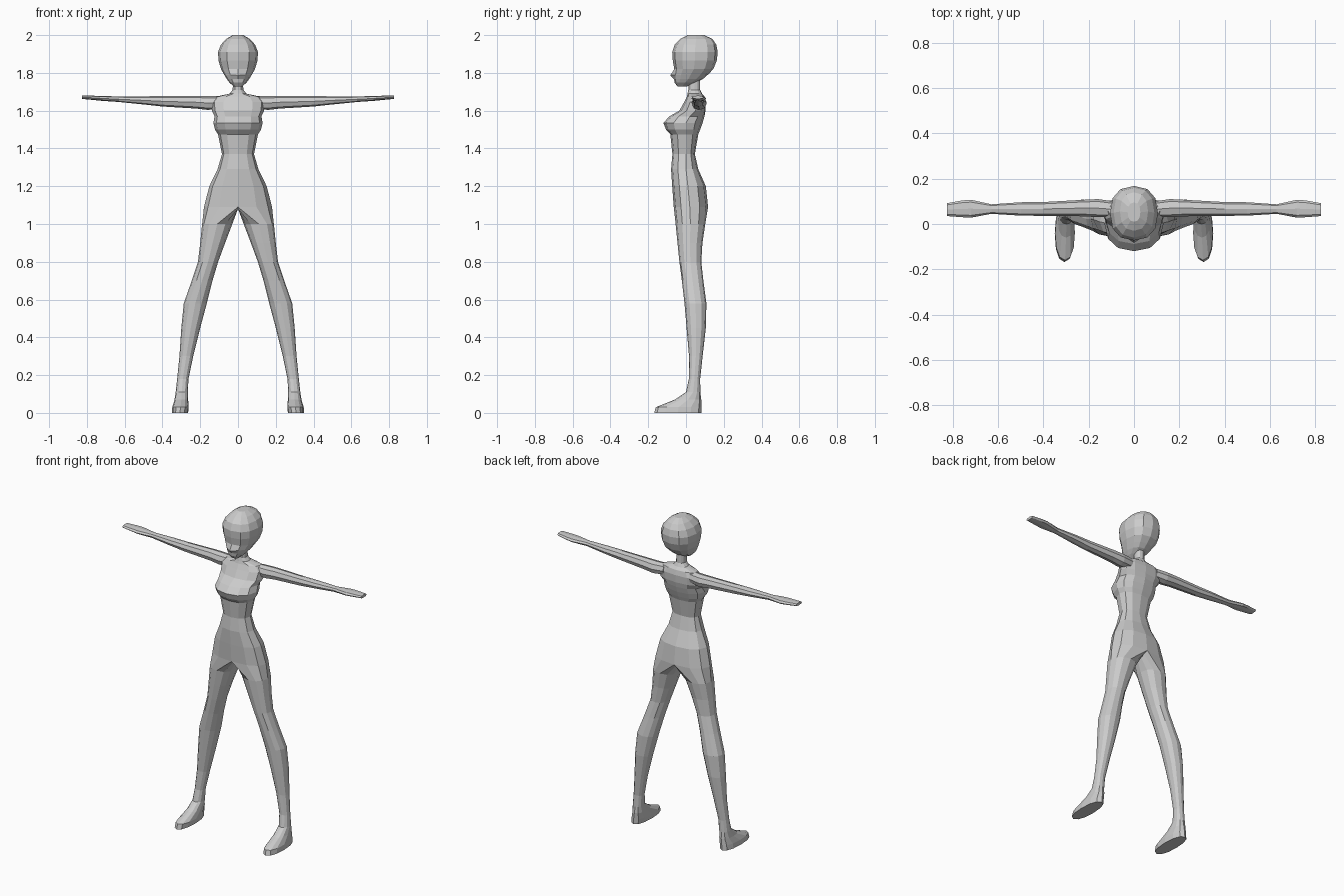
import bpy, bmesh
from math import sin, cos, pi, copysign


def spow(v, p):
    return copysign(abs(v) ** p, v) if abs(v) > 1e-6 else 0.0


def ring(a0, a1, b0, b1, n=12, p=0.88, bm=None):
    """Closed rounded section: starts at the b0 side and runs through a1, b1, a0."""
    am = (a0 + a1) / 2
    bm = (b0 + b1) / 2 if bm is None else bm
    pts = []
    for i in range(n):
        t = -pi / 2 + 2 * pi * i / n
        s = spow(sin(t), p)
        pts.append((am + (a1 - a0) / 2 * spow(cos(t), p),
                    bm + s * ((b1 - bm) if s > 0 else (bm - b0))))
    return pts


def loft(name, rings, cap_start=True, cap_end=True, mirror=False):
    bm = bmesh.new()
    vs = [[bm.verts.new(c) for c in r] for r in rings]
    n = len(vs[0])
    for a, b in zip(vs, vs[1:]):
        for i in range(n):
            j = (i + 1) % n
            bm.faces.new((a[i], a[j], b[j], b[i]))
    if cap_start:
        bm.faces.new(vs[0])
    if cap_end:
        bm.faces.new(vs[-1])
    # outward winding: section order is fixed, so test against the first ring direction
    bmesh.ops.recalc_face_normals(bm, faces=bm.faces[:])
    me = bpy.data.meshes.new(name)
    bm.to_mesh(me)
    bm.free()
    ob = bpy.data.objects.new(name, me)
    bpy.context.collection.objects.link(ob)
    if mirror:
        m = ob.modifiers.new("mirror", "MIRROR")
        m.use_axis[0] = True
    return ob


def level(z, half, yf, yb, **kw):
    return [(x, y, z) for x, y in ring(-half, half, yf, yb, **kw)]


# torso with neck: height, half width, front y, back y, y of widest point
torso = [
    (1.77, .027, .012, .075, .045), (1.71, .028, .012, .075, .045),
    (1.69, .045, .008, .085, .05), (1.675, .115, .005, .098, .06),
    (1.645, .142, -.01, .105, .06), (1.60, .138, -.035, .103, .05),
    (1.57, .124, -.088, .098, .02), (1.535, .13, -.12, .088, 0),
    (1.50, .122, -.106, .075, 0), (1.475, .106, -.083, .065, 0),
    (1.37, .085, -.072, .047, 0), (1.29, .108, -.079, .065, 0),
    (1.20, .152, -.073, .105, .01), (1.09, .18, -.065, .117, .02)]
body = [level(z, h, f, b, bm=m) for z, h, f, b, m in torso]
loft("torso", body, cap_end=False)

# head, with the nose pulled out of the front edge
head = [
    (1.728, .022, -.045, .005), (1.748, .045, -.060, .050),
    (1.768, .060, -.064, .090), (1.79, .073, -.066, .115),
    (1.82, .090, -.062, .145), (1.865, .103, -.070, .163),
    (1.91, .106, -.073, .168), (1.95, .090, -.060, .160),
    (1.98, .062, -.030, .140), (2.0, .028, .010, .095)]
skull = [level(z, h, f, b, p=.84) for z, h, f, b in head]
skull[3][0] = (0, -.083, 1.787)
loft("head", skull)

# legs: the top section is half the hip section closed along the centre line
hip = body[-1]
top = hip[:7] + [(0, hip[12 - i][1] if i > 6 else 0, 1.08) for i in range(7, 12)]
top = top[:7] + [(0, hip[6][1] + (hip[0][1] - hip[6][1]) * k / 6, 1.08)
                 for k in range(1, 6)]
# height, inner x, outer x, front y, back y
leg = [
    (1.0, .030, .190, -.055, .102), (.90, .068, .200, -.045, .087),
    (.80, .105, .212, -.035, .081), (.70, .135, .245, -.022, .092),
    (.58, .165, .287, -.008, .108), (.45, .200, .300, .003, .105),
    (.30, .237, .310, .016, .088), (.18, .262, .322, .015, .075),
    (.11, .266, .330, .000, .076), (.07, .264, .336, -.060, .081),
    (.03, .261, .348, -.160, .082), (0, .264, .350, -.168, .082)]
loft("legs", [top] + [[(x, y, z) for x, y in ring(a, b, f, k)]
                      for z, a, b, f, k in leg], cap_start=False, mirror=True)

# arms with flat hands: x, front y, back y, bottom z, top z
arm = [
    (.09, .030, .100, 1.610, 1.677), (.16, .030, .110, 1.604, 1.677),
    (.22, .034, .107, 1.611, 1.678), (.40, .036, .097, 1.622, 1.677),
    (.50, .037, .096, 1.633, 1.676), (.63, .045, .087, 1.646, 1.675),
    (.72, .028, .107, 1.652, 1.678), (.76, .030, .104, 1.656, 1.679),
    (.825, .035, .092, 1.662, 1.680)]
loft("arms", [[(x, y, z) for y, z in ring(f, k, b, t, n=8)]
              for x, f, k, b, t in arm], mirror=True)
